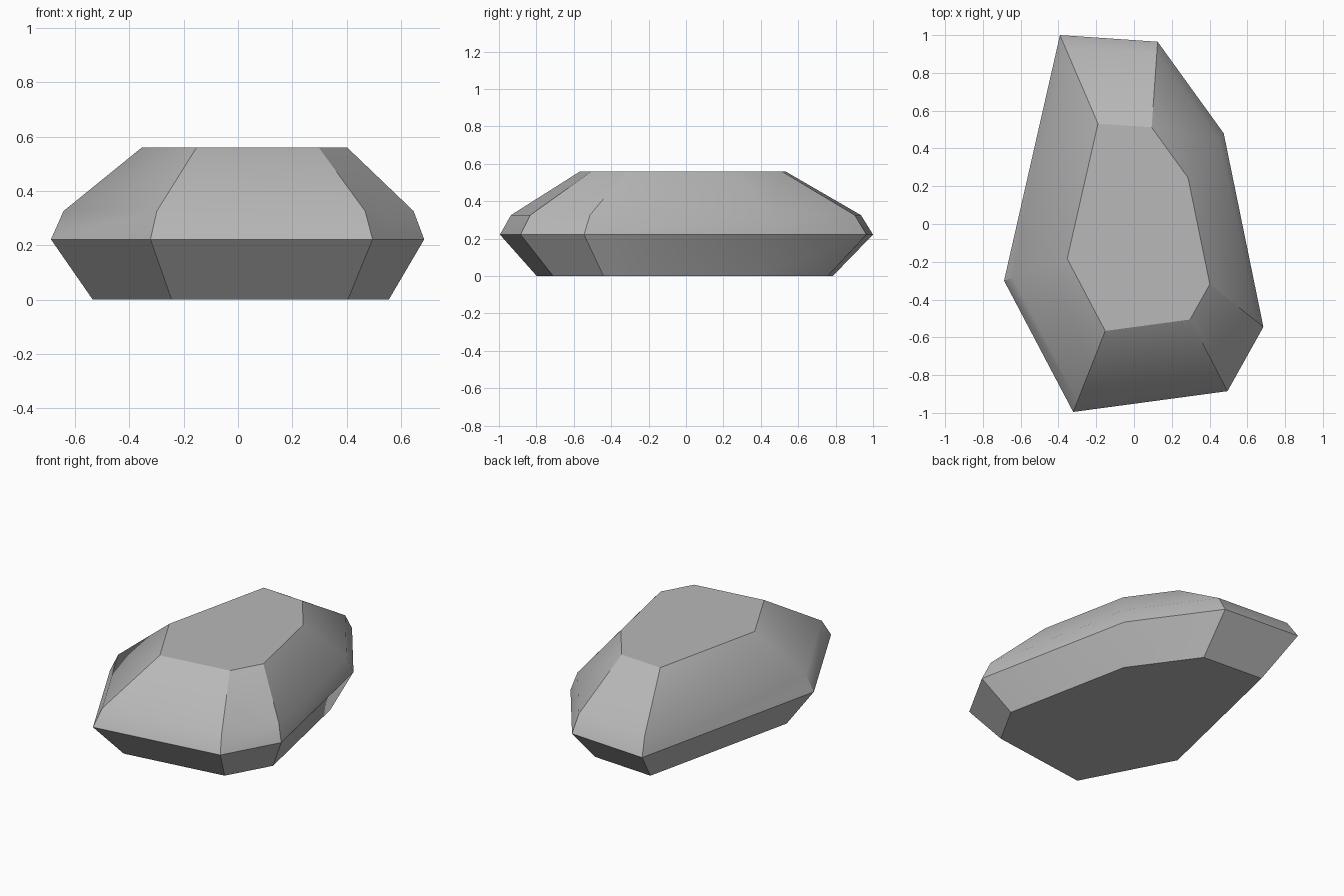
import bpy
import bmesh
from mathutils import Vector

cube = bpy.data.objects.get("Cube")
if cube:
    bpy.data.objects.remove(cube, do_unlink=True)

# Seven-sided girdle outline, counter-clockwise
outline = [(-0.688, -0.30), (-0.322, -0.995), (0.495, -0.885), (0.685, -0.545),
           (0.475, 0.48), (0.125, 0.965), (-0.392, 1.0)]
center = Vector((0.055, -0.042))
# Height and scale of each ring: base, girdle, shoulder, flat top
levels = [(0.0, 0.793), (0.222, 1.0), (0.326, 0.938), (0.56, 0.55)]

# Grey stone
stone = bpy.data.materials.new("grey stone")
stone.use_nodes = True
grey = (0.48, 0.48, 0.48, 1.0)
stone.diffuse_color = grey
stone.node_tree.nodes["Principled BSDF"].inputs["Base Color"].default_value = grey

# Rock body: stacked scaled rings, bridged and capped
bm = bmesh.new()
rings = []
for z, scale in levels:
    points = [center + (Vector(p) - center) * scale for p in outline]
    rings.append([bm.verts.new((p.x, p.y, z)) for p in points])
count = len(outline)
for low, high in zip(rings, rings[1:]):
    for i in range(count):
        j = (i + 1) % count
        bm.faces.new((low[i], low[j], high[j], high[i]))
bm.faces.new(rings[-1])
bm.faces.new(rings[0][::-1])
bmesh.ops.recalc_face_normals(bm, faces=bm.faces)
mesh = bpy.data.meshes.new("rock")
bm.to_mesh(mesh)
bm.free()
mesh.materials.append(stone)
rock = bpy.data.objects.new("rock", mesh)
bpy.context.collection.objects.link(rock)

# Smooth shading with crisp facets
bpy.ops.object.select_all(action="DESELECT")
rock.select_set(True)
bpy.context.view_layer.objects.active = rock
bpy.ops.object.shade_smooth_by_angle(angle=0.5236)
